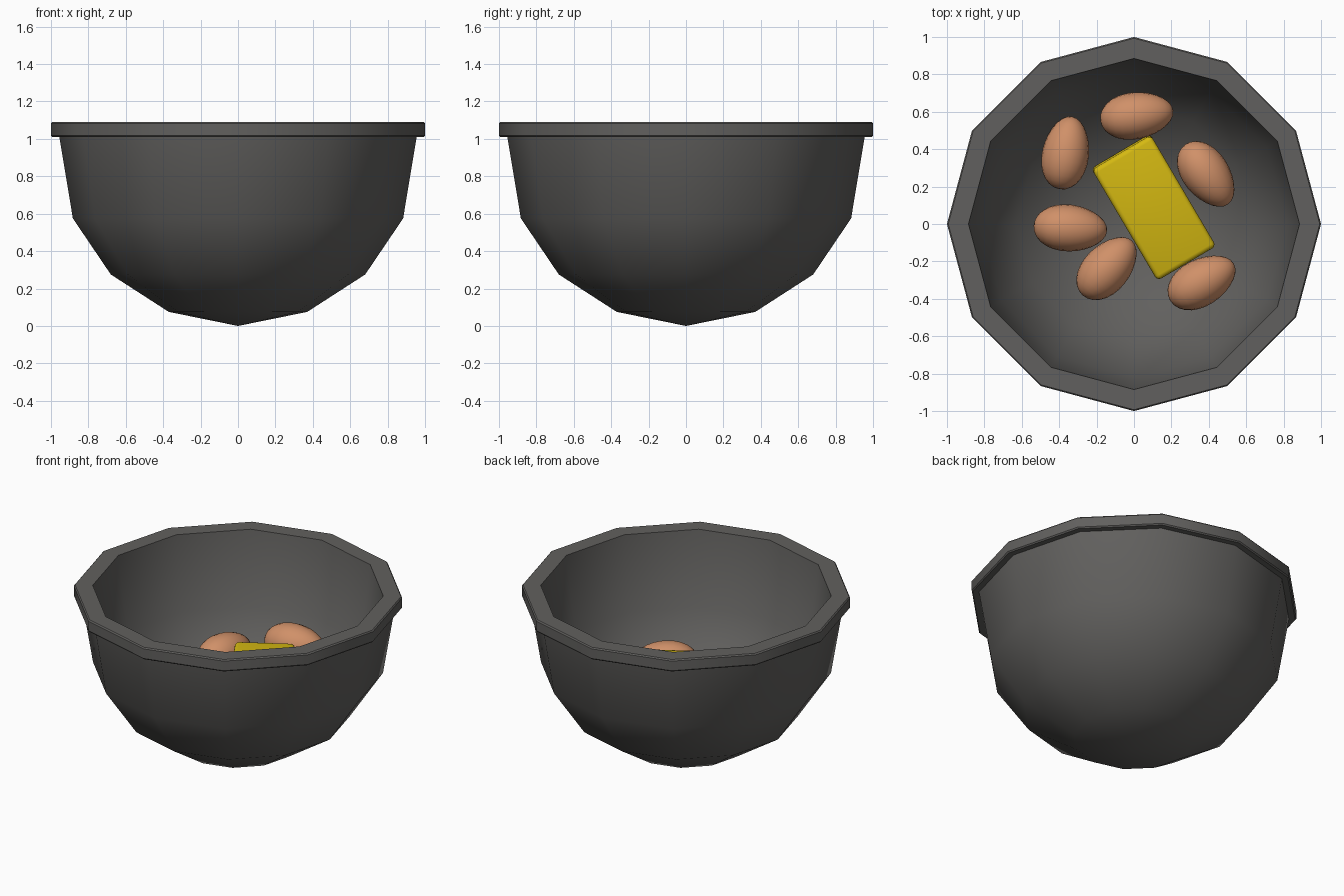
import bpy, bmesh, math

if "Cube" in bpy.data.objects:
    bpy.data.objects.remove(bpy.data.objects["Cube"])


def material(name, rgb):
    m = bpy.data.materials.new(name)
    m.diffuse_color = (*rgb, 1)
    m.use_nodes = True
    m.node_tree.nodes["Principled BSDF"].inputs["Base Color"].default_value = m.diffuse_color
    return m


BOWL = material("dark_grey", (0.120, 0.117, 0.112))
EGG = material("egg_brown", (0.63, 0.28, 0.14))
BUTTER = material("butter_yellow", (0.67, 0.49, 0.006))


def finish(name, bm, mat, angle):
    bmesh.ops.recalc_face_normals(bm, faces=bm.faces)
    mesh = bpy.data.meshes.new(name)
    bm.to_mesh(mesh)
    bm.free()
    mesh.materials.append(mat)
    obj = bpy.data.objects.new(name, mesh)
    bpy.context.collection.objects.link(obj)
    bpy.ops.object.select_all(action='DESELECT')
    obj.select_set(True)
    bpy.context.view_layer.objects.active = obj
    bpy.ops.object.shade_smooth_by_angle(angle=math.radians(angle))
    return obj


def lathe(name, profile, sides, mat, angle):
    """Turn (radius, height) points about z; radius 0 makes a pole."""
    bm = bmesh.new()
    rings = []
    for r, z in profile:
        n = sides if r > 0 else 1
        rings.append([bm.verts.new((r * math.cos(math.tau * i / sides),
                                    r * math.sin(math.tau * i / sides), z))
                      for i in range(n)])
    for a, b in zip(rings, rings[1:]):
        for i in range(sides):
            j = (i + 1) % sides
            quad = [a[i % len(a)], a[j % len(a)], b[j % len(b)], b[i % len(b)]]
            bm.faces.new(list(dict.fromkeys(quad)))
    return finish(name, bm, mat, angle)


# twelve-sided bowl: outer wall, projecting rim, inner wall
lathe("bowl", [(0, 0), (0.37, 0.075), (0.68, 0.275), (0.883, 0.575),
               (0.955, 1.01), (0.993, 1.01), (1.0, 1.018), (1.0, 1.082),
               (0.993, 1.09), (0.885, 1.09), (0.82, 0.60), (0.63, 0.32),
               (0.34, 0.135), (0, 0.07)], 12, BOWL, 40)

# eggs: centre x, y, z and heading of the long axis in degrees
eggs = [(0.015, 0.58, 0.515, 8), (-0.365, 0.38, 0.43, 80),
        (-0.34, -0.022, 0.36, -4), (-0.143, -0.235, 0.31, 48),
        (0.363, -0.31, 0.405, 30), (0.388, 0.265, 0.41, -54)]
for k, (x, y, z, heading) in enumerate(eggs):
    bm = bmesh.new()
    bmesh.ops.create_uvsphere(bm, u_segments=20, v_segments=14, radius=1)
    for v in bm.verts:
        u = v.co.z                      # long axis, slightly tapered to one end
        w = 0.125 * (1 - 0.1 * u)
        v.co = (0.197 * u, w * v.co.x, w * v.co.y)
    egg = finish(f"egg_{k + 1}", bm, EGG, 60)
    egg.location = (x, y, z)
    egg.rotation_euler = (0, 0, math.radians(heading))

# block of butter with rounded edges, leaning slightly
bm = bmesh.new()
bmesh.ops.create_cube(bm, size=1)
bmesh.ops.scale(bm, vec=(0.69, 0.365, 0.2), verts=bm.verts)
bmesh.ops.bevel(bm, geom=bm.edges[:], offset=0.025, segments=3,
                profile=0.5, affect='EDGES')
butter = finish("butter_block", bm, BUTTER, 35)
butter.location = (0.105, 0.09, 0.465)
butter.rotation_euler = (0, 0.06, math.radians(-59.5))
